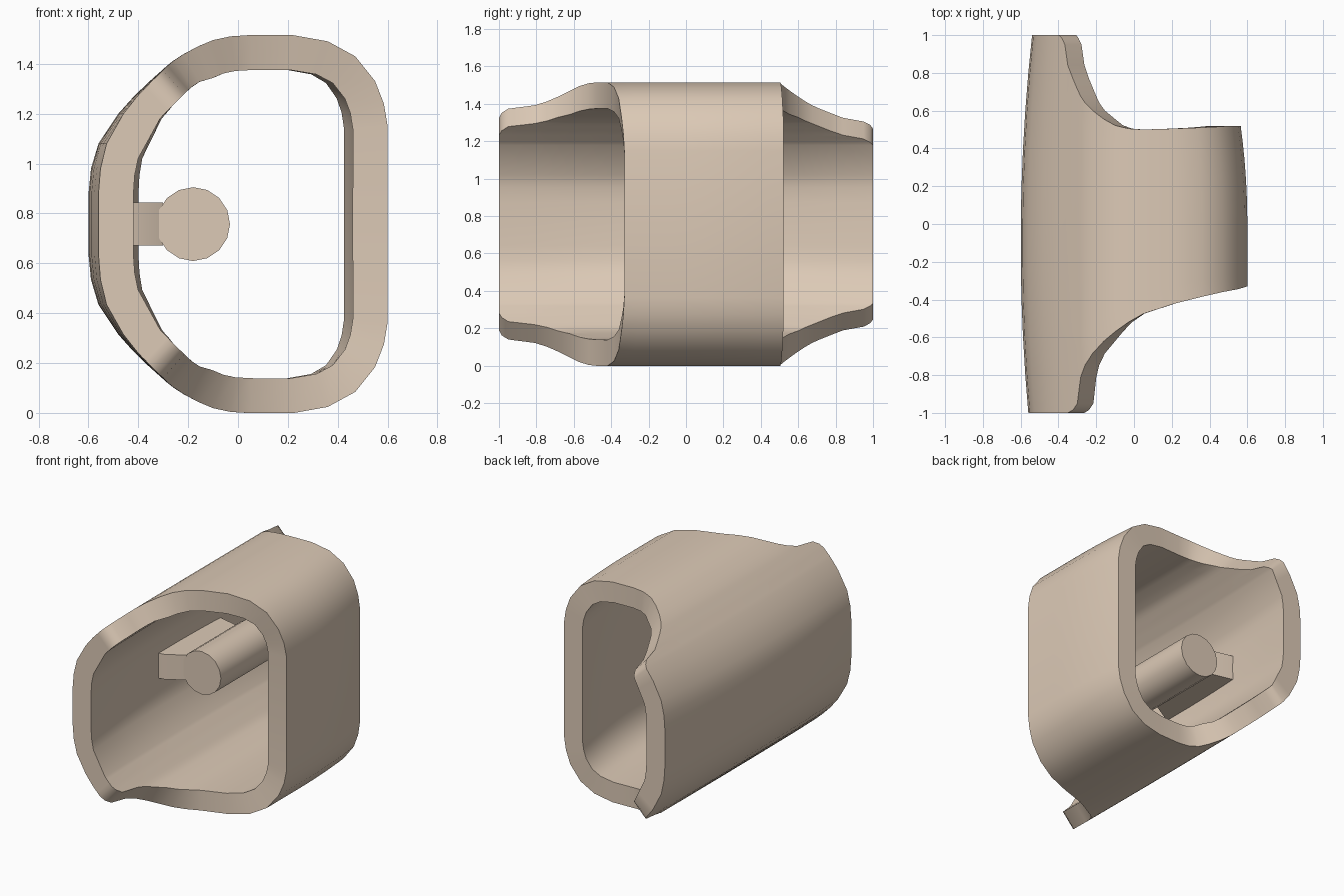
import bpy, bmesh, math
from mathutils import Vector

if "Cube" in bpy.data.objects:
    bpy.data.objects.remove(bpy.data.objects["Cube"])

MID, WALL, ROWS = 0.757, 0.14, 10

# Upper half of the sleeve section: x, z, front rim y, back rim y
HALF = [
    (.60, .757, -.33, .52), (.60, 1.15, -.33, .52), (.585, 1.24, -.335, .52),
    (.55, 1.33, -.345, .52), (.47, 1.43, -.36, .515), (.36, 1.49, -.385, .51),
    (.22, 1.515, -.42, .505), (.05, 1.515, -.475, .50), (-.03, 1.51, -.52, .505),
    (-.10, 1.495, -.57, .522), (-.16, 1.47, -.62, .555), (-.22, 1.438, -.685, .60),
    (-.26, 1.412, -.745, .64), (-.285, 1.392, -.81, .675), (-.305, 1.374, -.95, .715),
    (-.33, 1.352, -.985, .77), (-.36, 1.325, -1, .84), (-.38, 1.305, -1, .95),
    (-.40, 1.287, -1, .985), (-.42, 1.267, -1, 1), (-.48, 1.20, -1, 1),
    (-.56, 1.08, -1, 1), (-.59, .98, -1, 1), (-.60, .88, -1, 1), (-.60, .757, -1, 1)]
LOOP = HALF + [(x, 2 * MID - z, f, b) for x, z, f, b in HALF[-2:0:-1]]

tan = bpy.data.materials.new("tan")
tan.diffuse_color = (.72, .59, .47, 1)
tan.use_nodes = True
tan.node_tree.nodes["Principled BSDF"].inputs["Base Color"].default_value = tan.diffuse_color


def finish(name, bm):
    bmesh.ops.recalc_face_normals(bm, faces=bm.faces)
    me = bpy.data.meshes.new(name)
    bm.to_mesh(me)
    bm.free()
    me.materials.append(tan)
    ob = bpy.data.objects.new(name, me)
    bpy.context.collection.objects.link(ob)
    bpy.ops.object.select_all(action='DESELECT')
    bpy.context.view_layer.objects.active = ob
    ob.select_set(True)
    bpy.ops.object.shade_smooth_by_angle(angle=math.radians(35))
    return ob


def bulge(x, y):
    # inward shift towards the ends, so both side walls bow along the length
    if x < 0:
        return .05 * (y + .1) ** 2 * (-x / .6) ** 3
    return -.13 * max(0, y) ** 2 * x / .6


# Hollow sleeve: outer and inner skins joined by the curved rims
bm = bmesh.new()
n = len(LOOP)
skins = []
for skin in range(2):
    columns = []
    for i, (x, z, front, back) in enumerate(LOOP):
        a, b = LOOP[i - 1], LOOP[(i + 1) % n]
        t0 = Vector((x - a[0], z - a[1])).normalized()
        t1 = Vector((b[0] - x, b[1] - z)).normalized()
        t = (t0 + t1).normalized()
        # the wall is a little thinner at the lips
        depth = skin * (.128 if -.45 < x < -.2 else WALL)
        px, pz = x - t.y * depth, z + t.x * depth
        col = []
        for r in range(ROWS + 1):
            y = front + (back - front) * r / ROWS
            col.append(bm.verts.new((px + bulge(x, y), y, pz)))
        columns.append(col)
    skins.append(columns)
outer, inner = skins
for i in range(n):
    j = (i + 1) % n
    for r in range(ROWS):
        for s in skins:
            bm.faces.new((s[i][r], s[j][r], s[j][r + 1], s[i][r + 1]))
    for r in (0, ROWS):
        bm.faces.new((outer[i][r], outer[j][r], inner[j][r], inner[i][r]))
finish("sleeve", bm)

# Round pin inside the sleeve
bm = bmesh.new()
ends = []
for y in (-.14, .43):
    ends.append([bm.verts.new((-.18 + .148 * math.cos(k * math.tau / 16), y,
                               MID + .148 * math.sin(k * math.tau / 16)))
                 for k in range(16)])
for k in range(16):
    m = (k + 1) % 16
    bm.faces.new((ends[0][k], ends[0][m], ends[1][m], ends[1][k]))
for ring in ends:
    bm.faces.new(ring)
finish("inner_pin", bm)

# Web joining the pin to the left wall, flared towards the wall
bm = bmesh.new()
rings = []
for x, front, back in ((-.48, -.21, .45), (-.42, -.2, .44), (-.30, -.13, .41)):
    rings.append([bm.verts.new((x, y, MID + h)) for y, h in
                  ((front, -.086), (back, -.086), (back, .086), (front, .086))])
for a, b in zip(rings, rings[1:]):
    for k in range(4):
        m = (k + 1) % 4
        bm.faces.new((a[k], a[m], b[m], b[k]))
bm.faces.new(rings[0])
bm.faces.new(rings[-1])
finish("pin_web", bm)
